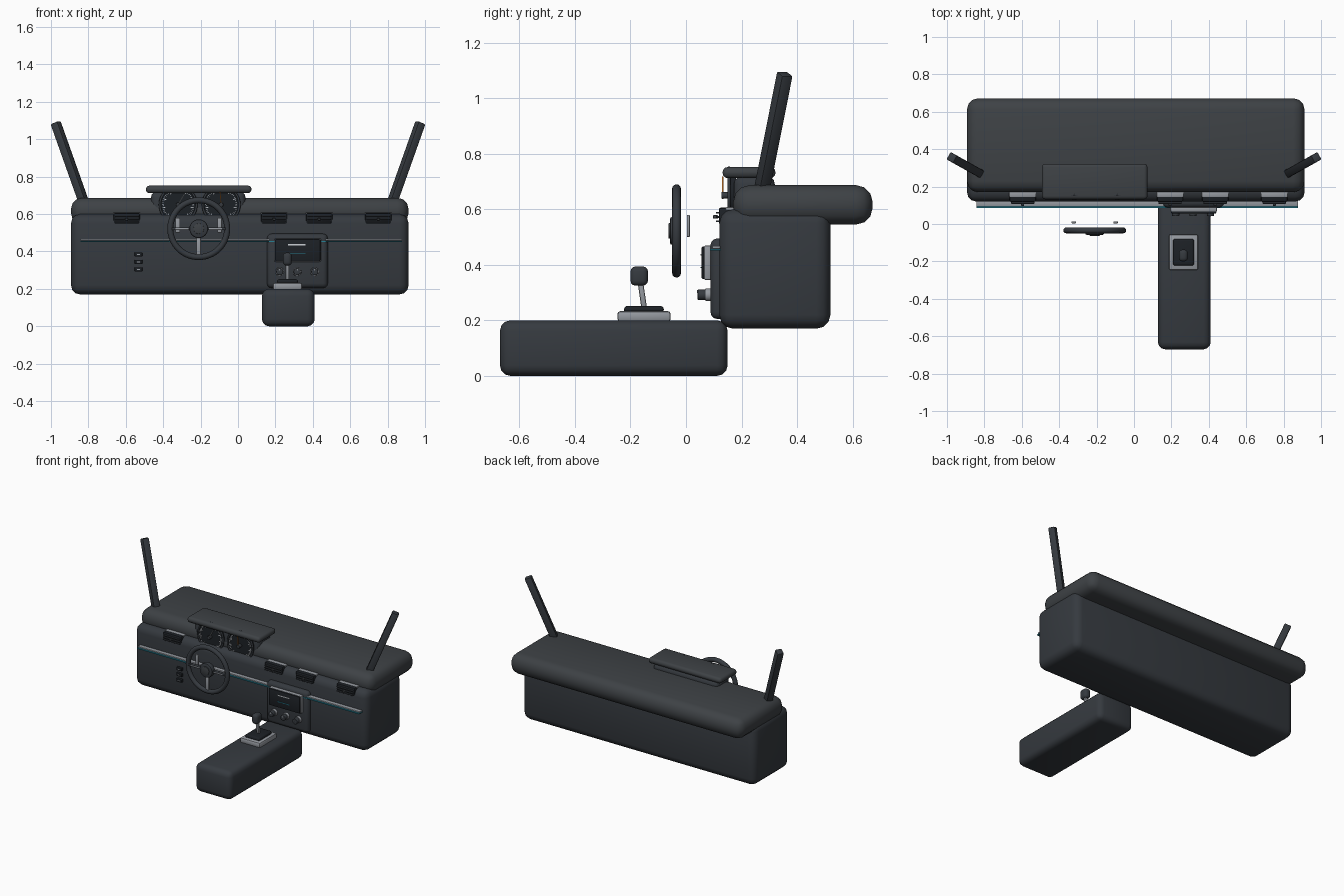
import bpy, bmesh
from math import radians, sin, cos, pi
from mathutils import Vector, Matrix

if "Cube" in bpy.data.objects:
    bpy.data.objects.remove(bpy.data.objects["Cube"])


def material(name, rgb):
    m = bpy.data.materials.new(name)
    m.diffuse_color = (*rgb, 1)
    m.use_nodes = True
    m.node_tree.nodes["Principled BSDF"].inputs["Base Color"].default_value = m.diffuse_color
    return m


DARK = material("dark_plastic", (0.036, 0.042, 0.050))
PAD = material("soft_pad", (0.048, 0.054, 0.060))
BLACK = material("black", (0.012, 0.015, 0.019))
METAL = material("satin_metal", (0.30, 0.32, 0.35))
WHITE = material("dial_white", (0.6, 0.63, 0.66))
TEAL = material("teal_light", (0.02, 0.22, 0.30))
ORANGE = material("needle_orange", (0.8, 0.25, 0.03))


def finish(bm, name, mat, angle=40):
    me = bpy.data.meshes.new(name)
    bm.to_mesh(me)
    bm.free()
    ob = bpy.data.objects.new(name, me)
    bpy.context.collection.objects.link(ob)
    me.materials.append(mat)
    bpy.ops.object.select_all(action='DESELECT')
    ob.select_set(True)
    bpy.context.view_layer.objects.active = ob
    bpy.ops.object.shade_smooth_by_angle(angle=radians(angle))
    return ob


def box(name, x, y, z, mat, bevel=0.0, seg=3, turn=None):
    """Bevelled box from (min, max) ranges, optionally turned about its centre."""
    bm = bmesh.new()
    size = [r[1] - r[0] for r in (x, y, z)]
    mid = Vector([(r[1] + r[0]) / 2 for r in (x, y, z)])
    bmesh.ops.create_cube(bm, size=1, matrix=Matrix.Diagonal((*size, 1)))
    if bevel:
        bmesh.ops.bevel(bm, geom=bm.edges[:], offset=bevel, segments=seg, profile=0.5, affect='EDGES')
    bm.transform(Matrix.Translation(mid) @ (turn or Matrix.Identity(4)))
    return finish(bm, name, mat)


def disc(name, x, z, r, y0, y1, mat, bevel=0.0, sides=32):
    """Cylinder whose axis runs along y."""
    bm = bmesh.new()
    bmesh.ops.create_cone(bm, cap_ends=True, segments=sides, radius1=r, radius2=r, depth=y1 - y0)
    if bevel:
        rims = [e for e in bm.edges if abs(e.verts[0].co.z - e.verts[1].co.z) < 1e-6]
        bmesh.ops.bevel(bm, geom=rims, offset=bevel, segments=2, profile=0.5, affect='EDGES')
    bm.transform(Matrix.Translation((x, (y0 + y1) / 2, z)) @ Matrix.Rotation(pi / 2, 4, 'X'))
    return finish(bm, name, mat)


def ring(name, x, y, z, r, tube, mat, sides=48):
    bpy.ops.mesh.primitive_torus_add(location=(x, y, z), rotation=(pi / 2, 0, 0), major_radius=r,
                                     minor_radius=tube, major_segments=sides, minor_segments=12)
    ob = bpy.context.object
    ob.name = name
    ob.data.materials.append(mat)
    bpy.ops.object.shade_smooth_by_angle(angle=radians(60))


def beam(name, a, b, sx, sy, mat, bevel=0.005):
    """Square bar from point a to point b."""
    a, b = Vector(a), Vector(b)
    d, c = b - a, (a + b) / 2
    turn = d.to_track_quat('Z', 'Y').to_matrix().to_4x4()
    rng = lambda m, s: (m - s / 2, m + s / 2)
    return box(name, rng(c.x, sx), rng(c.y, sy), rng(c.z, d.length), mat, bevel, 2, turn)


# dashboard body, top pad, centre console
box("dash_body", (-.893, .912), (.12, .52), (.17, .60), DARK, .05)
box("dash_top_pad", (-.893, .912), (.17, .672), (.545, .687), PAD, .06)
box("centre_console", (.128, .41), (-.67, .15), (0, .2), DARK, .038)

# windscreen pillars
for s, side in ((-1, "left"), (1, "right")):
    beam(side + "_pillar", (s * .809, .263, .62), (s * .975, .356, 1.088), .045, .045, DARK, .006)

# instrument housing and hood
box("instrument_housing", (-.465, .04), (.172, .32), (.57, .72), DARK, .03)
box("instrument_hood", (-.492, .072), (.132, .322), (.712, .752), PAD, .018)

# gauges with ticks and needles
for gx, tag, needle_mat, needle_deg in ((-.32, "left", WHITE, 60), (-.09, "right", ORANGE, 95)):
    gz = .65
    disc(tag + "_gauge_face", gx, gz, .095, .155, .18, BLACK, sides=48)
    ring(tag + "_gauge_rim", gx, .155, gz, .098, .006, DARK)
    bm = bmesh.new()
    for i in range(41):
        a = radians(225 - i * 270 / 40)
        major = i % 5 == 0
        ln, w = (.018, .004) if major else (.009, .002)
        r = .086 - ln / 2
        bmesh.ops.create_cube(bm, size=1, matrix=Matrix.Translation((gx + r * cos(a), .153, gz + r * sin(a)))
                              @ Matrix.Rotation(-a, 4, 'Y') @ Matrix.Diagonal((ln, .006, w, 1)))
    finish(bm, tag + "_gauge_ticks", WHITE)
    a = radians(needle_deg)
    beam(tag + "_needle", (gx - .012 * cos(a), .133, gz - .012 * sin(a)),
         (gx + .068 * cos(a), .133, gz + .068 * sin(a)), .005, .004, needle_mat, 0)
    disc(tag + "_needle_hub", gx, gz, .012, .128, .156, DARK, .002, 20)

# steering wheel
wx, wz = -.21, .522
ring("wheel_rim", wx, -.034, wz, .152, .016, DARK, 64)
disc("wheel_hub", wx, wz, .05, -.058, -.022, DARK, .008, 40)
disc("wheel_hub_cap", wx, wz, .028, -.063, -.056, PAD, .002)
for s, side in ((-1, "left"), (1, "right")):
    beam(side + "_spoke", (wx + s * .035, -.035, wz), (wx + s * .148, -.035, wz), .026, .014, DARK, .004)
    beam(side + "_spoke_inlay", (wx + s * .055, -.044, wz), (wx + s * .125, -.044, wz), .011, .008, METAL, .002)
    px = wx + s * .112
    box(side + "_shift_paddle", (px - .012, px + .012), (.003, .014), (.50, .58), METAL, .004, 2)
beam("lower_spoke", (wx, -.036, wz - .045), (wx, -.036, wz - .146), .024, .014, METAL, .004)

# air vents with slats and tabs
for i, vx in enumerate((-.595, .193, .434, .75)):
    n = f"vent_{i + 1}_"
    box(n + "housing", (vx - .07, vx + .07), (.118, .19), (.545, .606), BLACK, .008, 2)
    box(n + "top_trim", (vx - .072, vx + .072), (.143, .172), (.597, .608), METAL, .004, 2)
    for k in range(3):
        z = .557 + k * .015
        box(n + f"slat_{k + 1}", (vx - .062, vx + .062), (.108, .13), (z - .003, z + .003), DARK, .001, 1)
    box(n + "tab", (vx - .008, vx + .008), (.097, .115), (.566, .579), PAD, .002, 1)

# full width trim strip with light line
box("trim_strip", (-.842, .878), (.094, .124), (.458, .468), METAL, .003, 2)
box("light_line", (-.842, .878), (.086, .124), (.452, .457), TEAL)

# centre stack with screen and knobs
box("centre_stack", (.155, .48), (.088, .16), (.205, .495), DARK, .025)
box("screen_frame", (.194, .444), (.064, .095), (.345, .47), METAL, .008, 2)
box("screen_bezel", (.198, .440), (.056, .08), (.349, .466), BLACK, .005, 2)
box("screen_bar", (.268, .362), (.053, .058), (.433, .439), WHITE)
box("screen_light", (.268, .362), (.053, .058), (.389, .393), TEAL)
for i, kx in enumerate((.223, .316, .41)):
    disc(f"knob_{i + 1}_ring", kx, .292, .023, .07, .095, METAL, .002)
    disc(f"knob_{i + 1}", kx, .292, .019, .042, .075, DARK, .003)
    box(f"knob_{i + 1}_mark", (kx - .0015, kx + .0015), (.040, .044), (.298, .309), WHITE)

# driver side switches
for i, z in enumerate((.384, .344, .304)):
    box(f"switch_{i + 1}", (-.553, -.511), (.104, .13), (z - .011, z + .011), BLACK, .004, 2)
    box(f"switch_{i + 1}_mark", (-.541, -.523), (.101, .108), (z - .002, z + .002), METAL)

# gear lever
box("lever_plate", (.187, .342), (-.247, -.055), (.196, .233), METAL, .01, 2)
box("lever_boot", (.208, .321), (-.223, -.08), (.225, .252), BLACK, .012)
beam("lever_shaft", (.264, -.150, .24), (.264, -.166, .35), .020, .020, METAL, .006)
box("lever_knob", (.240, .287), (-.2, -.137), (.325, .394), DARK, .018)
